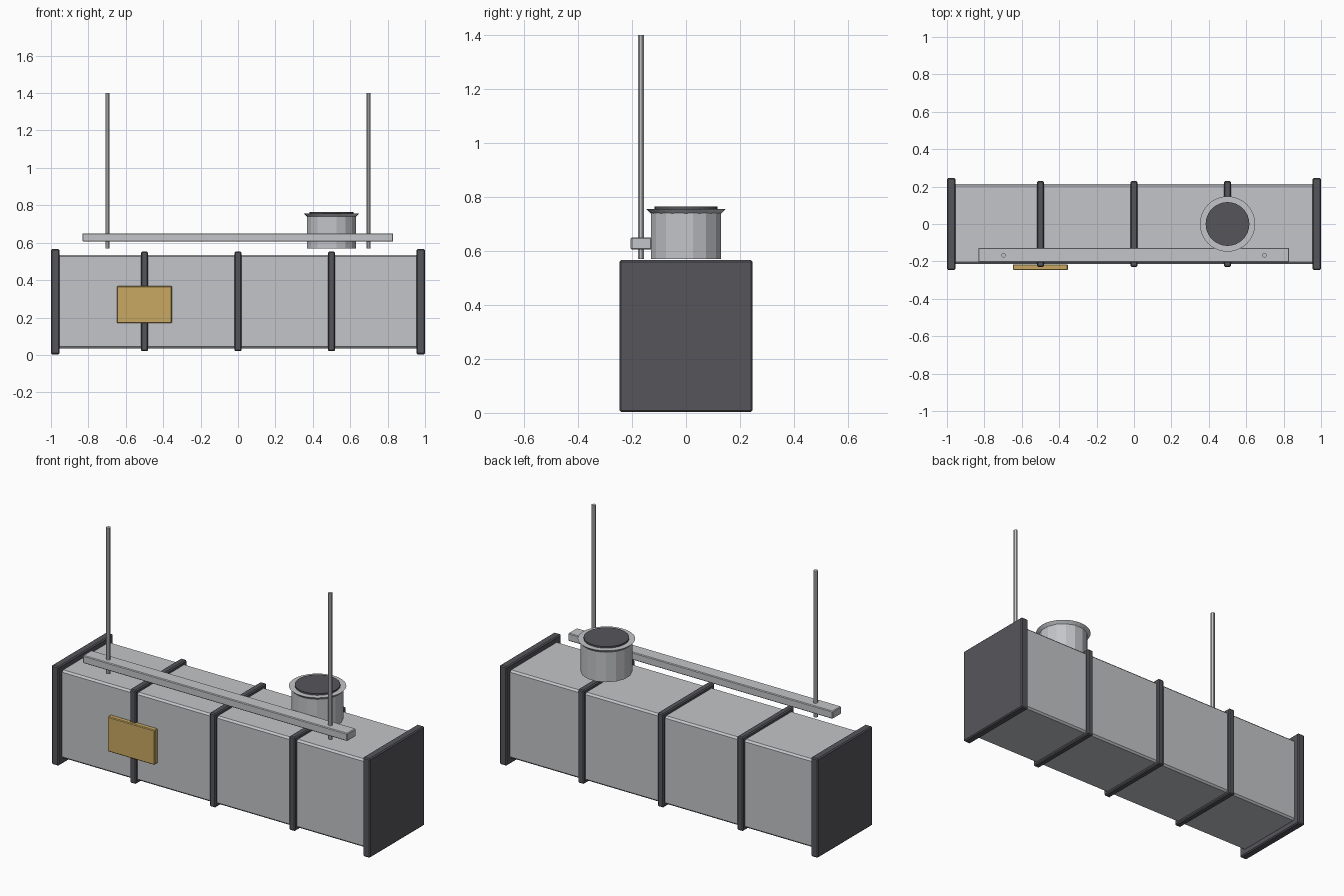
import bpy
import math

cube = bpy.data.objects.get("Cube")
if cube:
    bpy.data.objects.remove(cube, do_unlink=True)


def make_material(name, colour):
    mat = bpy.data.materials.new(name)
    mat.use_nodes = True
    mat.diffuse_color = (*colour, 1)
    mat.node_tree.nodes["Principled BSDF"].inputs["Base Color"].default_value = (*colour, 1)
    return mat


steel = make_material("galvanised steel", (0.55, 0.56, 0.58))
dark = make_material("dark grey", (0.093, 0.091, 0.105))
gold = make_material("access panel gold", (0.578, 0.392, 0.122))


def box(name, low, high, mat, bevel):
    """Bevelled box between two opposite corners."""
    centre = [(a + b) / 2 for a, b in zip(low, high)]
    bpy.ops.mesh.primitive_cube_add(size=1, location=centre)
    obj = bpy.context.object
    obj.name = name
    obj.scale = [b - a for a, b in zip(low, high)]
    bpy.ops.object.transform_apply(location=False, rotation=False, scale=True)
    obj.data.materials.append(mat)
    mod = obj.modifiers.new("soft edges", "BEVEL")
    mod.width = bevel
    mod.segments = 1
    return obj


def tube(name, x, y, z0, z1, r0, r1, sides, mat, turn=0.0):
    """Upright cylinder or cone from z0 to z1."""
    bpy.ops.mesh.primitive_cone_add(vertices=sides, radius1=r0, radius2=r1, depth=z1 - z0,
                                    location=(x, y, (z0 + z1) / 2), rotation=(0, 0, turn))
    obj = bpy.context.object
    obj.name = name
    obj.data.materials.append(mat)
    return obj


# Main duct
box("duct_body", (-0.98, -0.214, 0.035), (0.98, 0.214, 0.535), steel, 0.01)

# End flanges, trapeze rods
for side, label in ((-1, "right"), (1, "left")):
    inner, outer = sorted((side * 0.955, side))
    box(f"end_flange_{label}", (inner, -0.246, 0.003), (outer, 0.246, 0.566), dark, 0.006)
    tube(f"hanger_rod_{label}", side * 0.697, -0.167, 0.57, 1.4, 0.012, 0.012, 8, steel,
         math.pi / 8)

# Stiffening bands
for x, label in ((-0.5, "right"), (0, "middle"), (0.5, "left")):
    box(f"band_{label}", (x - 0.019, -0.23, 0.02), (x + 0.019, 0.23, 0.553), dark, 0.006)

# Access panel on the front
box("access_panel", (-0.648, -0.246, 0.17), (-0.353, -0.216, 0.368), gold, 0.004)

# Hanger beam
box("hanger_beam", (-0.832, -0.205, 0.606), (0.83, -0.127, 0.65), steel, 0.004)

# Branch collar with flared rim and dark opening
tube("branch_collar", 0.5, 0, 0.57, 0.74, 0.133, 0.133, 16, steel, math.pi / 16)
tube("collar_rim", 0.5, 0, 0.734, 0.756, 0.125, 0.148, 32, steel)
tube("collar_opening", 0.5, 0, 0.75, 0.765, 0.117, 0.117, 32, dark)
